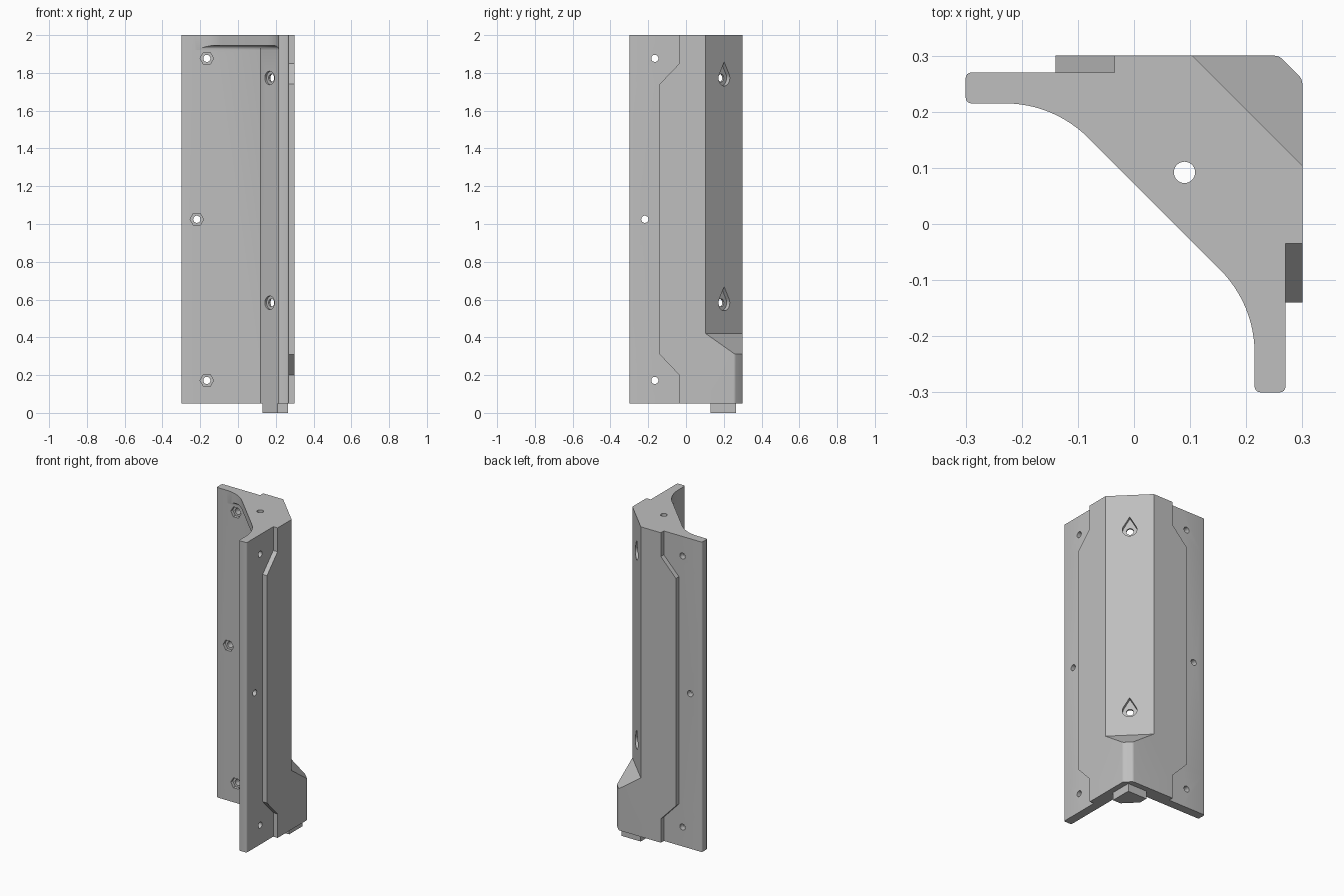
import bpy, bmesh, math
from mathutils import Matrix

if "Cube" in bpy.data.objects:
    bpy.data.objects.remove(bpy.data.objects["Cube"])

grey = bpy.data.materials.new("plain grey")
grey.use_nodes = True
COLOUR = (0.52, 0.52, 0.52, 1)
grey.diffuse_color = COLOUR
grey.node_tree.nodes["Principled BSDF"].inputs["Base Color"].default_value = COLOUR


def frame(u, v, w):
    """Matrix that carries local x, y, z onto the given directions."""
    return Matrix((u, v, w)).transposed().to_4x4()


S = math.sqrt(0.5)
UP = (0, 0, 1)
FLAT = Matrix.Identity(4)
BACK = frame((1, 0, 0), UP, (0, 1, 0))       # sketch x, z; depth y
SIDE = frame((0, 1, 0), UP, (1, 0, 0))       # the same, mirrored across x = y
CORNER = frame((S, -S, 0), UP, (S, S, 0))    # depth along the diagonal
SECTION = frame((S, S, 0), UP, (S, -S, 0))   # sketch diagonal, z


def prism(name, pts, lo, hi, mat=FLAT, bevel=0):
    bm = bmesh.new()
    bottom = [bm.verts.new((x, y, lo)) for x, y in pts]
    top = [bm.verts.new((x, y, hi)) for x, y in pts]
    bm.faces.new(bottom[::-1])
    cap = bm.faces.new(top)
    for i in range(len(pts)):
        j = (i + 1) % len(pts)
        bm.faces.new((bottom[i], bottom[j], top[j], top[i]))
    if bevel:
        bmesh.ops.bevel(bm, geom=list(cap.edges), offset=bevel, segments=4,
                        profile=0.5, affect='EDGES')
    bm.transform(mat)
    bmesh.ops.recalc_face_normals(bm, faces=bm.faces)
    mesh = bpy.data.meshes.new(name)
    bm.to_mesh(mesh)
    bm.free()
    mesh.materials.append(grey)
    ob = bpy.data.objects.new(name, mesh)
    bpy.context.collection.objects.link(ob)
    return ob


def arc(cx, cy, r, a0, a1, n):
    steps = [math.radians(a0 + (a1 - a0) * i / n) for i in range(n + 1)]
    return [(cx + r * math.cos(a), cy + r * math.sin(a)) for a in steps]


def ring(cx, cy, r, n=32):
    return arc(cx, cy, r, 0, 360, n)[:-1]


def cut(body, cutter):
    """Subtract the cutter from the body and throw it away."""
    mod = body.modifiers.new("cut", 'BOOLEAN')
    mod.operation, mod.solver, mod.object = 'DIFFERENCE', 'EXACT', cutter
    bpy.context.view_layer.objects.active = body
    bpy.ops.object.modifier_apply(modifier=mod.name)
    bpy.data.objects.remove(cutter)


# Half of the outline, from the inner web round one flange to the outer corner
half = arc(-0.23, 0.005, 0.21, 45, 90, 12)
half += arc(-0.29, 0.225, 0.01, 270, 180, 4)
half += arc(-0.29, 0.26, 0.01, 180, 90, 4)
half += [(-0.14, 0.27), (-0.14, 0.3)]
half += arc(0.25, 0.28, 0.02, 90, 45, 4)
bracket = prism("corner_bracket", half + [(y, x) for x, y in half[::-1]], 0.05, 2)

# Open space between the flanges, leaving a cap with a rounded underside
space = [(-1, -1), (-1, 0.215), (0.12, 0.215), (0.215, 0.12), (0.215, -1)]
cut(bracket, prism("inner_space", space, -1, 1.945, bevel=0.025))

# Broad diagonal face ending in a sloped foot
cut(bracket, prism("diagonal_cut",
                   [(0.286, 3), (0.286, 0.42), (0.6, 0.106), (0.6, 3)], -1, 1, SECTION))

# Both flanges: sloped pad ends, bolt holes and nut pockets
for side in (BACK, SIDE):
    for z, slope_z, far in ((1.74, 1.85, 3), (0.31, 0.2, -1)):
        wedge = [(-1, z), (-0.14, z), (-0.035, slope_z), (-0.035, far), (-1, far)]
        cut(bracket, prism("pad_end_cut", wedge, 0.27, 1, side))
    for x, z in ((-0.165, 1.877), (-0.218, 1.025), (-0.165, 0.172)):
        cut(bracket, prism("bolt_hole", ring(x, z, 0.019), 0, 1, side))
        cut(bracket, prism("nut_pocket", ring(x, z, 0.036, 6), 0, 0.235, side))

# Diagonal wall: teardrop recess outside, round recess inside, hole between
for z in (0.583, 1.773):
    drop = arc(0, z, 0.042, 150, 390, 24) + [(0, z + 0.084)]
    cut(bracket, prism("teardrop_recess", drop, 0.262, 1, CORNER))
    cut(bracket, prism("screw_hole", ring(0, z, 0.021), 0, 1, CORNER))
    cut(bracket, prism("inner_recess", ring(0, z, 0.036), 0, 0.25, CORNER))

# Hole through the cap
cut(bracket, prism("cap_hole", ring(0.09, 0.092, 0.019), 1.8, 2.2))

# Locating tab under the corner
tab = prism("bottom_tab", [(0.13, 0.265), (0.13, 0.21), (0.21, 0.13),
                           (0.265, 0.13), (0.265, 0.265)], 0, 0.05)

# Smooth the curved parts, keep the rest crisp
bpy.ops.object.select_all(action='DESELECT')
for ob in (bracket, tab):
    ob.select_set(True)
bpy.context.view_layer.objects.active = bracket
bpy.ops.object.shade_smooth_by_angle(angle=math.radians(30))
